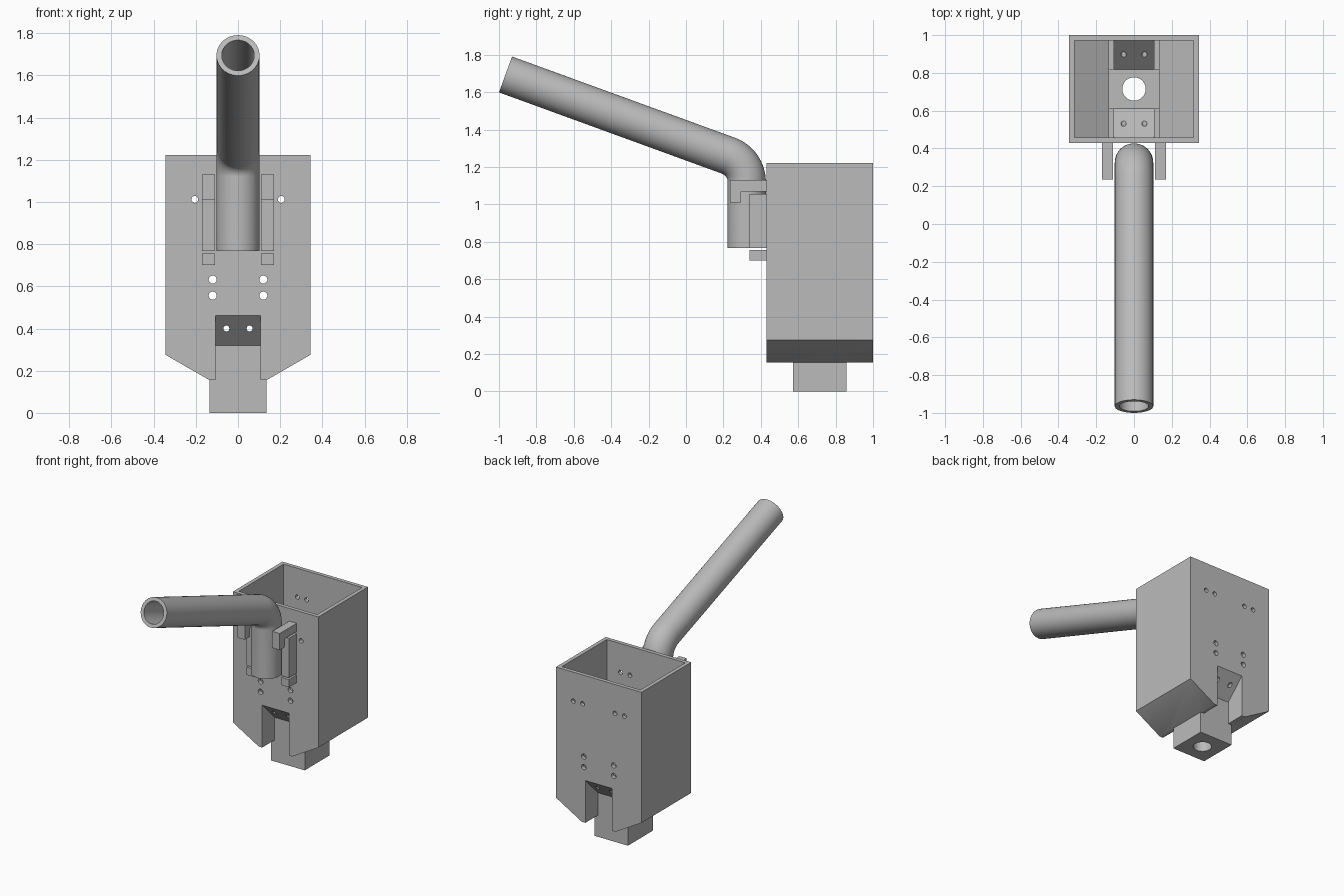
import bpy, bmesh
from math import sin, cos, tan, radians, pi
from mathutils import Vector

if "Cube" in bpy.data.objects:
    bpy.data.objects.remove(bpy.data.objects["Cube"], do_unlink=True)

grey = bpy.data.materials.new("plain grey")
grey.use_nodes = True
grey.diffuse_color = (0.5, 0.5, 0.5, 1)
grey.node_tree.nodes["Principled BSDF"].inputs["Base Color"].default_value = (0.5, 0.5, 0.5, 1)


def finish(name, bm):
    bmesh.ops.recalc_face_normals(bm, faces=bm.faces)
    mesh = bpy.data.meshes.new(name)
    bm.to_mesh(mesh)
    bm.free()
    mesh.materials.append(grey)
    obj = bpy.data.objects.new(name, mesh)
    bpy.context.collection.objects.link(obj)
    return obj


def prism(name, axis, profile, lo, hi):
    """Extrude a profile along x (points are y, z) or along y (points are x, z)."""
    place = {"x": lambda p, d: (d, p[0], p[1]), "y": lambda p, d: (p[0], d, p[1])}[axis]
    bm = bmesh.new()
    face = bm.faces.new([bm.verts.new(place(p, lo)) for p in profile])
    top = bmesh.ops.extrude_face_region(bm, geom=[face])["geom"]
    shift = Vector((hi - lo, 0, 0) if axis == "x" else (0, hi - lo, 0))
    bmesh.ops.translate(bm, vec=shift, verts=[v for v in top if isinstance(v, bmesh.types.BMVert)])
    return finish(name, bm)


def box(name, x0, x1, y0, y1, z0, z1):
    return prism(name, "y", [(x0, z0), (x1, z0), (x1, z1), (x0, z1)], y0, y1)


def drill(x, y, z, radius, depth, along_y=True):
    bm = bmesh.new()
    bmesh.ops.create_cone(bm, cap_ends=True, segments=32, radius1=radius, radius2=radius, depth=depth)
    obj = finish("drill", bm)
    obj.location = (x, y, z)
    if along_y:
        obj.rotation_euler.x = pi / 2
    return obj


def combine(target, tool, operation="DIFFERENCE"):
    bpy.context.view_layer.objects.active = target
    mod = target.modifiers.new("cut", "BOOLEAN")
    mod.operation, mod.solver, mod.object = operation, "EXACT", tool
    bpy.context.view_layer.update()
    bpy.ops.object.modifier_apply(modifier=mod.name)
    bpy.data.objects.remove(tool, do_unlink=True)


def smooth(obj):
    bpy.ops.object.select_all(action="DESELECT")
    obj.select_set(True)
    bpy.context.view_layer.objects.active = obj
    bpy.ops.object.shade_smooth_by_angle(angle=radians(30))


def mirrored(half):
    return half + [(-x, z) for x, z in reversed(half)]


FRONT, BACK, MID = 0.43, 1.0, 0.715
W, BLOCK, NOTCH = 0.343, 0.135, 0.107

# Tapered container with a square spigot below
body = prism("container", "y", mirrored([(BLOCK, 0.155), (W, 0.275), (W, 1.222)]), FRONT, BACK)
combine(body, box("spigot", -BLOCK, BLOCK, 0.572, 0.858, 0, 0.3), "UNION")

# Open cavity, leaving a raised housing in the middle of the floor
cavity = mirrored([(BLOCK, 0.5), (BLOCK, 0.187), (W - 0.028, 0.291), (W - 0.028, 1.3)])
combine(body, prism("cavity", "y", cavity, FRONT + 0.028, BACK - 0.028))
combine(body, box("saddle", -0.136, 0.136, 0.612, 0.818, 0.32, 0.6))
trough = [(0.458, 0.6), (0.458, 0.474), (0.612, 0.32), (0.818, 0.32), (0.972, 0.474), (0.972, 0.6)]
combine(body, prism("trough", "x", trough, -NOTCH, NOTCH))

# Sloped notches under the front and back
notch = [(0.42, 0.1), (0.42, 0.472), (0.572, 0.32), (0.572, 0.1)]
combine(body, prism("front_notch", "x", notch, -NOTCH, NOTCH))
combine(body, prism("back_notch", "x", [(2 * MID - y, z) for y, z in notch], -NOTCH, NOTCH))

# Vertical bore and screw holes through front and back
combine(body, drill(0, MID, 0.2, 0.062, 1, along_y=False))
for x, z, r in [(0.205, 1.012, 0.016), (0.13, 1.012, 0.016), (0.12, 0.632, 0.019),
                (0.12, 0.556, 0.019), (0.055, 0.4, 0.014)]:
    for side in (-1, 1):
        combine(body, drill(side * x, MID, z, r, 1))
smooth(body)

# Hollow bent pipe: vertical, a bend, then a long rising run to the front
PIPE_Y, BEND, TURN, ELBOW = 0.325, 0.15, radians(70), 1.225
start = ELBOW - BEND * tan(TURN / 2)
path = [(PIPE_Y, 0.767, 0)]
for i in range(17):
    a = TURN * i / 16
    path.append((PIPE_Y - BEND * (1 - cos(a)), start + BEND * sin(a), a))
path.append((-0.965, 1.695, TURN))

bm = bmesh.new()
SIDES = 48
rings = []
for radius, stations in ((0.102, path), (0.077, path[::-1])):
    for y, z, a in stations:
        ring = []
        for k in range(SIDES):
            t = 2 * pi * k / SIDES
            u = radius * sin(t)
            ring.append(bm.verts.new((radius * cos(t), y + u * cos(a), z + u * sin(a))))
        rings.append(ring)
for i, ring in enumerate(rings):
    after = rings[(i + 1) % len(rings)]
    for k in range(SIDES):
        n = (k + 1) % SIDES
        bm.faces.new((ring[k], ring[n], after[n], after[k]))
smooth(finish("bent_pipe", bm))

# Brackets on each side of the pipe
hook = [(FRONT, 1.13), (0.235, 1.13), (0.235, 1.01), (0.295, 1.01), (0.295, 1.07), (FRONT, 1.07)]
for side, x0 in (("left", 0.11), ("right", -0.17)):
    x1 = x0 + 0.06
    prism(side + "_hook", "x", hook, x0, x1)
    box(side + "_rail", x0, x1, 0.34, FRONT, 0.768, 1.055)
    box(side + "_stop", x0, x1, 0.34, FRONT, 0.70, 0.756)
